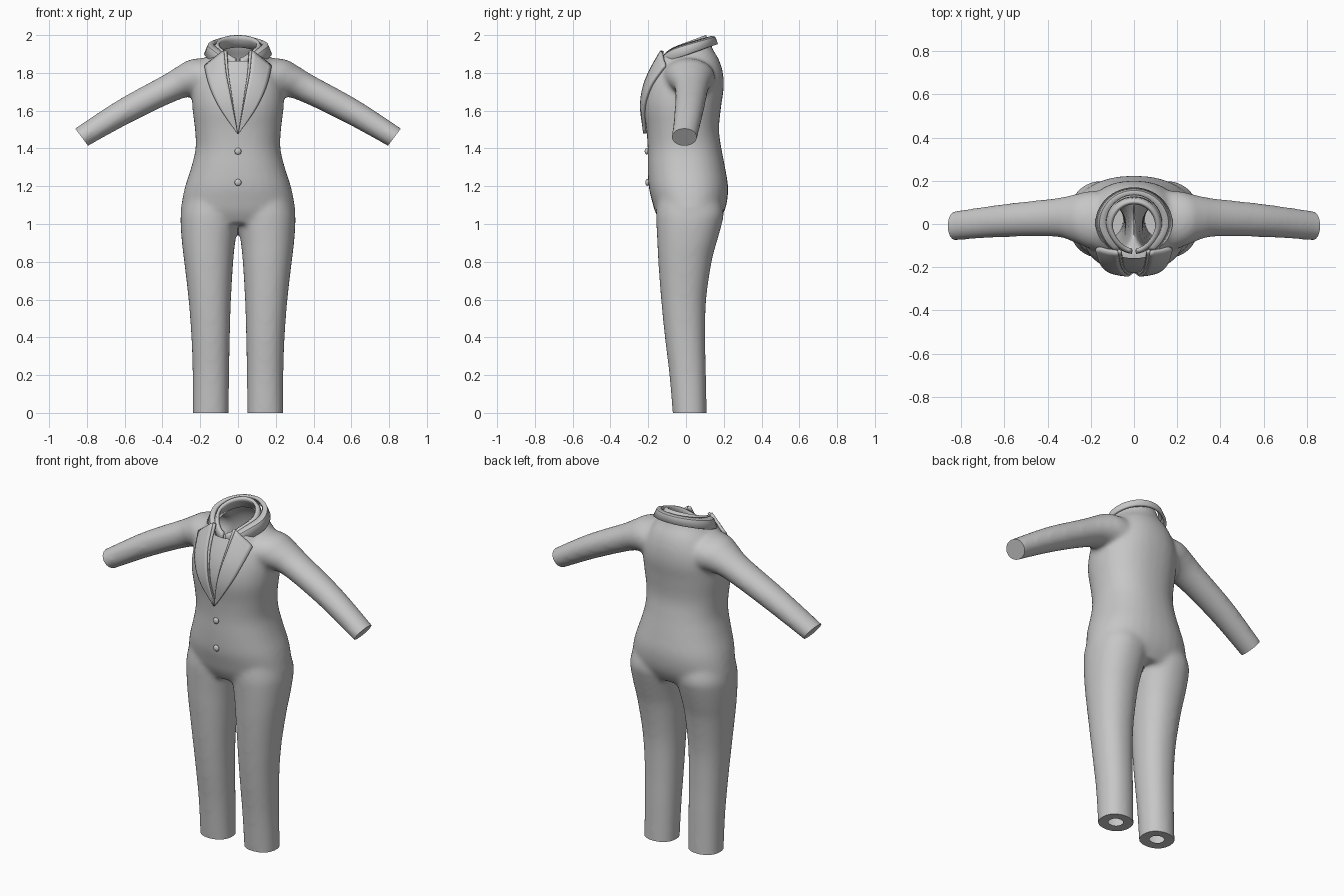
import bpy, bmesh, math
from mathutils import Vector
from mathutils.bvhtree import BVHTree

if "Cube" in bpy.data.objects:
    bpy.data.objects.remove(bpy.data.objects["Cube"])

cloth = bpy.data.materials.new("grey cloth")
cloth.diffuse_color = (0.57, 0.57, 0.57, 1)
cloth.use_nodes = True
cloth.node_tree.nodes["Principled BSDF"].inputs["Base Color"].default_value = cloth.diffuse_color


def add_object(name, bm, angle=40):
    bmesh.ops.recalc_face_normals(bm, faces=bm.faces[:])
    mesh = bpy.data.meshes.new(name)
    bm.to_mesh(mesh)
    bm.free()
    obj = bpy.data.objects.new(name, mesh)
    bpy.context.collection.objects.link(obj)
    mesh.materials.append(cloth)
    bpy.ops.object.select_all(action='DESELECT')
    obj.select_set(True)
    bpy.context.view_layer.objects.active = obj
    bpy.ops.object.shade_smooth_by_angle(angle=math.radians(angle))
    return obj


def resample(rows, steps=5):
    """Smooth Catmull-Rom interpolation of a few profile rows."""
    out = []
    for i in range(len(rows) - 1):
        a, b, c, d = (rows[min(max(i + k, 0), len(rows) - 1)] for k in (-1, 0, 1, 2))
        for s in range(steps):
            t = s / steps
            out.append([0.5 * (2 * q + (r - p) * t + (2 * p - 5 * q + 4 * r - w) * t * t
                               + (3 * q - p - 3 * r + w) * t ** 3)
                        for p, q, r, w in zip(a, b, c, d)])
    return out + [list(rows[-1])]


def loft(bm, rings):
    loops = [[bm.verts.new(p) for p in ring] for ring in rings]
    n = len(loops[0])
    for a, b in zip(loops, loops[1:]):
        for i in range(n):
            bm.faces.new((a[i], a[(i + 1) % n], b[(i + 1) % n], b[i]))
    bm.faces.new(loops[0][::-1])
    bm.faces.new(loops[-1])


def ring(centre, u, v, power=2.0, n=32):
    pts = []
    for i in range(n):
        c, s = math.cos(math.tau * i / n), math.sin(math.tau * i / n)
        pts.append(centre + u * math.copysign(abs(c) ** (2 / power), c)
                   + v * math.copysign(abs(s) ** (2 / power), s))
    return pts


def flat_ring(z, x0, x1, y0, y1, power):
    return ring(Vector(((x0 + x1) / 2, (y0 + y1) / 2, z)),
                Vector(((x1 - x0) / 2, 0, 0)), Vector((0, (y1 - y0) / 2, 0)), power)


# Torso: height, half width, front, back
torso = [(1.0, .27, -.13, .165), (1.06, .302, -.162, .20), (1.12, .297, -.18, .218),
         (1.2, .28, -.198, .223), (1.3, .248, -.203, .207), (1.4, .225, -.203, .188),
         (1.5, .228, -.21, .175), (1.62, .242, -.226, .186), (1.72, .24, -.215, .2),
         (1.8, .215, -.188, .196), (1.87, .175, -.155, .175), (1.93, .125, -.13, .14),
         (2.0, .105, -.11, .12)]
# Leg: height, inner side, outer side, front, back
leg = [(-.06, .05, .24, -.066, .11), (.2, .047, .24, -.088, .106), (.4, .043, .247, -.112, .102),
       (.6, .037, .262, -.132, .107), (.8, .025, .285, -.147, .136), (.9, .015, .297, -.152, .162),
       (1.0, -.002, .304, -.157, .19), (1.06, -.01, .302, -.158, .2), (1.15, -.02, .28, -.15, .18)]
# Sleeve: x, y, z, thickness radius, depth radius
sleeve = [(.03, 0, 1.79, .11, .14), (.18, .018, 1.772, .12, .137), (.27, .026, 1.755, .094, .112),
          (.36, .03, 1.72, .077, .09), (.6, .016, 1.597, .069, .077),
          (.828, -.008, 1.46, .058, .068), (.9, -.016, 1.414, .055, .066)]

bm = bmesh.new()
loft(bm, [flat_ring(z, -w, w, a, b, 2.25) for z, w, a, b in resample(torso)])
for s in (-1, 1):
    loft(bm, [flat_ring(z, s * a, s * b, c, d, 2.2) for z, a, b, c, d in resample(leg)])
    across = Vector((s * .54, 0, .84))
    loft(bm, [ring(Vector((s * x, y, z)), across * r, Vector((0, q, 0)))
              for x, y, z, r, q in resample(sleeve)])
source = add_object("body_source", bm)

# Merge the lofts into one smooth garment
mod = source.modifiers.new("merge", 'REMESH')
mod.mode = 'VOXEL'
mod.voxel_size = 0.012
mod = source.modifiers.new("soften", 'SMOOTH')
mod.factor = 0.5
mod.iterations = 14
dg = bpy.context.evaluated_depsgraph_get()
merged = bpy.data.meshes.new_from_object(source.evaluated_get(dg))
bpy.data.objects.remove(source)
bm = bmesh.new()
bm.from_mesh(merged)
skin = BVHTree.FromBMesh(bm)


def cut(co, normal, keep):
    verts = [v for v in bm.verts if keep(v.co)]
    inside = set(verts)
    edges = [e for e in bm.edges if all(v in inside for v in e.verts)]
    faces = [f for f in bm.faces if all(v in inside for v in f.verts)]
    res = bmesh.ops.bisect_plane(bm, geom=verts + edges + faces, plane_co=co,
                                 plane_no=normal, clear_outer=True)
    return [e for e in res['geom_cut'] if isinstance(e, bmesh.types.BMEdge)]


for s in (-1, 1):
    # Closed sleeve ends
    rim = cut((s * .828, 0, 1.46), (s * .8, 0, -.6), lambda p: p.x * s > .6)
    bmesh.ops.edgeloop_fill(bm, edges=rim)
    # Trouser hems turned inward around a small hole
    rim = cut((0, 0, 0), (0, 0, -1), lambda p: p.x * s > 0 and p.z < .2)
    new = bmesh.ops.extrude_edge_only(bm, edges=rim)['geom']
    middle = Vector((s * .145, .02, .004))
    for v in new:
        if isinstance(v, bmesh.types.BMVert):
            v.co = middle + (v.co - middle) * .42
# Open neck
cut((0, 0, 1.925), (0, -.4, 1), lambda p: p.z > 1.8 and abs(p.x) < .14)
add_object("suit_body", bm)


def front_y(x, z):
    hit = skin.ray_cast(Vector((x, -1, z)), Vector((0, 1, 0)))[0]
    return hit.y if hit else -.1


def sheet(name, rows, thickness):
    """Thin solid panel from a grid of points."""
    bm = bmesh.new()
    grid = [[bm.verts.new(p) for p in row] for row in rows]
    for a, b in zip(grid, grid[1:]):
        for i in range(len(a) - 1):
            bm.faces.new((a[i], a[i + 1], b[i + 1], b[i]))
    obj = add_object(name, bm, 35)
    mod = obj.modifiers.new("thickness", 'SOLIDIFY')
    mod.thickness = thickness
    mod.offset = 0


# Lapels: edges given as (x, z) from top to the closing point
outer = resample([(.175, 1.835), (.155, 1.75), (.125, 1.67), (.08, 1.59), (.003, 1.48)], 4)
inner = resample([(.058, 1.915), (.05, 1.8), (.035, 1.7), (.02, 1.6), (.0, 1.48)], 4)
edge = [(x + .016 * (1 - i / 16), z) for i, (x, z) in enumerate(inner)]


def panel(name, left, right, lift, thickness, s, cols=6):
    rows = []
    for (xa, za), (xb, zb) in zip(left, right):
        row = []
        for i in range(cols + 1):
            t = i / cols
            x, z = s * (xa + (xb - xa) * t), za + (zb - za) * t
            row.append((x, front_y(x, z) - lift, z))
        rows.append(row)
    sheet(name, rows, thickness)


for s, side in ((-1, "right"), (1, "left")):
    panel(side + "_lapel", edge, outer, .011, .018, s)
    panel(side + "_jacket_edge", inner, edge, .004, .012, s, 2)


def collar_loop(rx, ry, cy, z, slope, dip, reach, n=40):
    pts = []
    for i in range(n + 1):
        a = math.radians(reach) * (2 * i / n - 1)
        fwd = max(0, -math.cos(a))
        y = cy + ry * math.cos(a)
        pts.append((rx * math.sin(a) * (1 - .12 * fwd), y, z + slope * y - dip * fwd ** 4))
    return pts


# Standing shirt collar, dipping at the throat
sheet("shirt_collar", [collar_loop(.126, .125, -.005, 1.89, .38, .02, 176),
                       collar_loop(.118, .12, -.008, 1.935, .38, .03, 175),
                       collar_loop(.106, .11, -.012, 1.957, .38, .035, 174)], .018)
# Jacket collar folded over the shoulders
sheet("jacket_collar", [collar_loop(.13, .135, 0, 1.948, .3, .06, 145),
                        collar_loop(.155, .15, 0, 1.94, .3, .06, 143),
                        collar_loop(.172, .162, 0, 1.895, .34, .03, 138)], .016)

# Front buttons
for i, z in enumerate((1.385, 1.22)):
    bm = bmesh.new()
    bmesh.ops.create_uvsphere(bm, u_segments=16, v_segments=10, radius=.018)
    for v in bm.verts:
        v.co = Vector((v.co.x, v.co.y * .6 + front_y(0, z) - .006, v.co.z + z))
    add_object("button_%d" % (i + 1), bm, 60)
